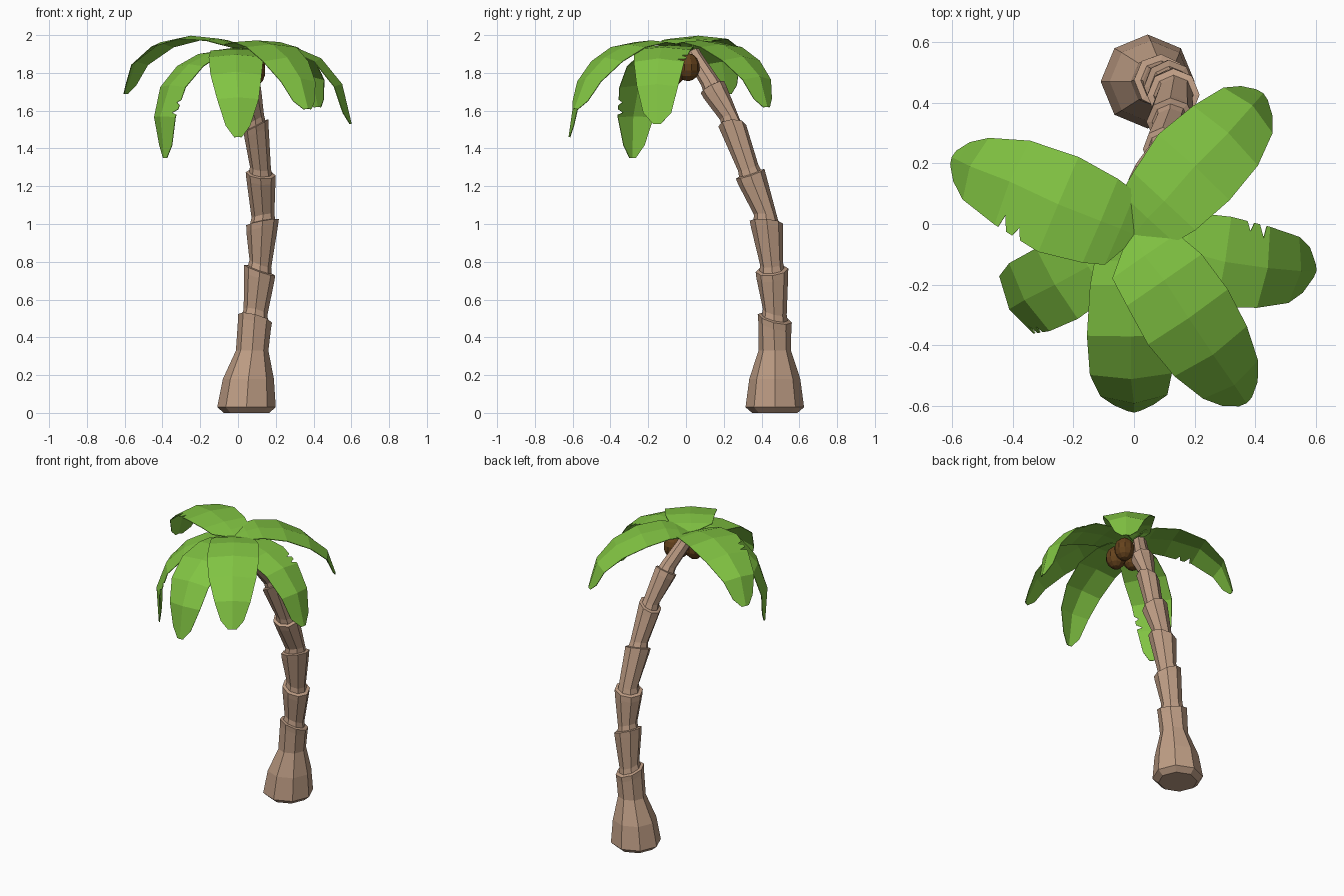
import bpy, bmesh, math
from mathutils import Vector

if "Cube" in bpy.data.objects:
    bpy.data.objects.remove(bpy.data.objects["Cube"])


def material(name, rgb):
    m = bpy.data.materials.new(name)
    m.diffuse_color = (*rgb, 1)
    m.use_nodes = True
    m.node_tree.nodes["Principled BSDF"].inputs["Base Color"].default_value = m.diffuse_color
    return m


BARK = material("bark", (0.52, 0.34, 0.235))
LEAF = material("leaf", (0.22, 0.55, 0.055))
NUT = material("nut", (0.13, 0.055, 0.012))


def finish(name, bm, mat):
    me = bpy.data.meshes.new(name)
    bm.to_mesh(me)
    bm.free()
    ob = bpy.data.objects.new(name, me)
    bpy.context.collection.objects.link(ob)
    me.materials.append(mat)
    return ob


# Trunk: flared octagonal foot, then stacked segments that widen upward
SIDES = 8
foot = [((.045, .47, 0), .12), ((.045, .47, .03), .155),
        ((.055, .47, .18), .135), ((.075, .47, .33), .086)]
# top centre of each segment, its radius and the x, y lean of its rim
segments = [((.09, .47, .50), .093, .18, .25), ((.115, .455, .755), .087, .25, -.05),
            ((.13, .425, 1.01), .088, -.25, .2), ((.12, .34, 1.265), .08, .15, 0),
            ((.095, .245, 1.52), .074, -.4, .3), ((.05, .14, 1.725), .07, 0, 0),
            ((-.02, .03, 1.905), .045, 0, 0)]
rings = [(Vector(p), r, Vector((0, 0, 1))) for p, r in foot]
prev = Vector(foot[-1][0])
for i, (p, r, lx, ly) in enumerate(segments):
    p = Vector(p)
    d = (p - prev).normalized()
    tilt = (d + Vector((lx, ly, 0))).normalized()
    rings += [(p - d * .035, r * .97, tilt), (p, r, tilt)]
    if i < len(segments) - 1:
        rings += [(p + d * .004, r * .76, tilt), (p + d * .035, r * .7, tilt)]
    prev = p
bm = bmesh.new()
loops = []
for c, r, n in rings:
    u = (Vector((1, 0, 0)) - n * n.x).normalized()
    v = n.cross(u)
    loops.append([bm.verts.new(c + r * (u * math.cos(a) + v * math.sin(a)))
                  for a in (k * math.tau / SIDES for k in range(SIDES))])
for a, b in zip(loops, loops[1:]):
    for k in range(SIDES):
        j = (k + 1) % SIDES
        bm.faces.new((a[k], a[j], b[j], b[k]))
bm.faces.new(loops[0][::-1])
bm.faces.new(loops[-1])
finish("trunk", bm, BARK)

CROWN = Vector((0, -.035, 1.93))
DROOP = (0, .03, .06, .1, .17, .25, .25, .25)


# Palm leaf: two-panel strip from the crown, arched toward its end,
# with torn notches in chosen panels
def leaf(name, spine, widths, notches):
    pts = [Vector(p) for p in spine]
    pts.insert(-1, pts[-2].lerp(pts[-1], .7))
    flat = pts[-1] - pts[0]
    side = Vector((flat.y, -flat.x, 0)).normalized()
    pts.insert(0, CROWN)
    bm = bmesh.new()
    rows = []
    for i, (p, w) in enumerate(zip(pts, (.03, *widths))):
        t = (pts[min(i + 1, len(pts) - 1)] - pts[max(i - 1, 0)]).normalized()
        up = side.cross(t).normalized()
        rows.append([bm.verts.new(p + side * w * s - up * w * DROOP[i] * abs(s))
                     for s in (-1, 0, 1)])
    for i in range(len(rows) - 1):
        for s in (0, 2):
            a, b = rows[i][s], rows[i + 1][s]
            m, n = rows[i][1], rows[i + 1][1]
            edge = [a]
            if (i, s) in notches:
                for t, depth in ((.42, 0), (.52, .22), (.6, 0), (.74, 0), (.86, .3), (.92, 0)):
                    outer, inner = a.co.lerp(b.co, t), m.co.lerp(n.co, t)
                    edge.append(bm.verts.new(outer.lerp(inner, depth)))
            face = edge + [b, n, m]
            bm.faces.new(face if s == 2 else face[::-1])
    ob = finish(name, bm, LEAF)
    mod = ob.modifiers.new("thickness", "SOLIDIFY")
    mod.thickness = .004
    mod.offset = 0


leaf("leaf_left", [(-.045, -.015, 1.955), (-.11, .01, 1.98), (-.25, .065, 1.995),
                   (-.41, .14, 1.96), (-.54, .19, 1.86), (-.6, .22, 1.69)],
     (.13, .15, .17, .15, .11, .07, .025), [(3, 0)])
leaf("leaf_back_right", [(.045, .02, 1.955), (.1, .075, 1.97), (.2, .19, 1.95), (.31, .3, 1.885),
                         (.39, .39, 1.78), (.425, .43, 1.62)],
     (.12, .14, .16, .145, .11, .07, .025), [])
leaf("leaf_right", [(.08, -.07, 1.93), (.17, -.09, 1.945), (.3, -.125, 1.935), (.44, -.145, 1.875),
                    (.55, -.155, 1.74), (.6, -.155, 1.53)],
     (.11, .13, .15, .135, .11, .075, .02), [(3, 0)])
leaf("leaf_front_right", [(.035, -.105, 1.955), (.1, -.185, 1.97), (.18, -.31, 1.95),
                          (.26, -.43, 1.88), (.33, -.53, 1.77), (.37, -.59, 1.61)],
     (.13, .15, .16, .145, .11, .07, .025), [])
leaf("leaf_front", [(-.01, -.12, 1.92), (-.01, -.2, 1.925), (-.01, -.37, 1.895),
                    (-.01, -.51, 1.805), (0, -.59, 1.67), (0, -.62, 1.46)],
     (.12, .135, .145, .135, .11, .065, .02), [])
leaf("leaf_front_left", [(-.07, -.095, 1.915), (-.15, -.14, 1.905), (-.26, -.2, 1.845),
                         (-.36, -.25, 1.735), (-.41, -.28, 1.57), (-.39, -.285, 1.35)],
     (.1, .12, .135, .13, .11, .065, .02), [(4, 0)])

# Coconuts clustered under the crown
for i, p in enumerate([(.085, .01, 1.83), (.085, -.07, 1.805), (-.03, -.05, 1.83)]):
    bm = bmesh.new()
    bmesh.ops.create_uvsphere(bm, u_segments=10, v_segments=7, radius=.063)
    bmesh.ops.scale(bm, vec=(1, 1, 1.18), verts=bm.verts)
    bmesh.ops.translate(bm, vec=p, verts=bm.verts)
    finish(f"coconut_{i + 1}", bm, NUT)
